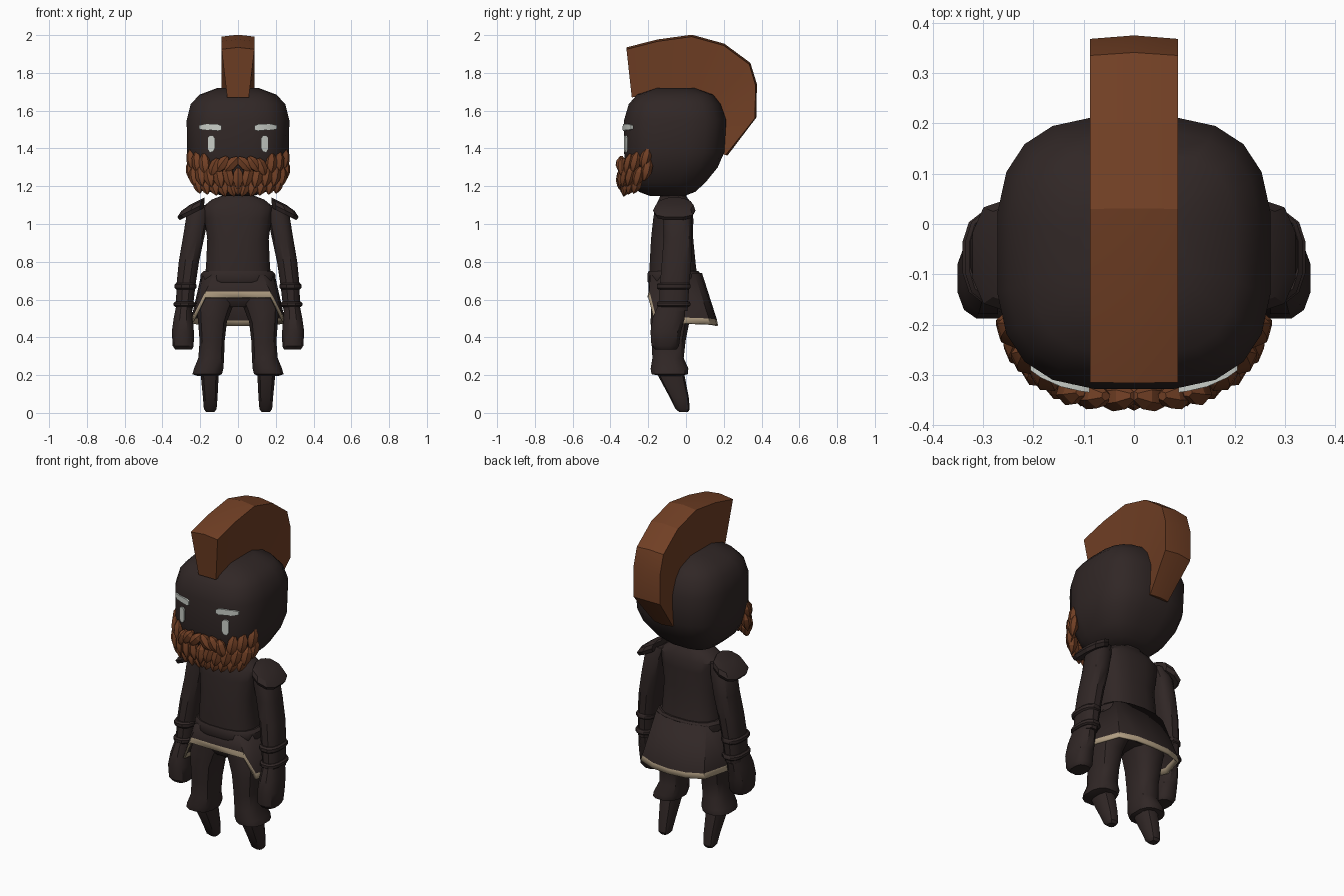
import bpy, bmesh, math
from mathutils import Vector, Matrix


def material(name, rgb):
    m = bpy.data.materials.new(name)
    m.diffuse_color = (*rgb, 1)
    return m


DARK = material("dark brown cloth", (0.030, 0.020, 0.019))
RUST = material("rust brown hair", (0.165, 0.050, 0.018))
CREAM = material("cream trim", (0.45, 0.35, 0.23))
GREY = material("pale grey", (0.58, 0.61, 0.57))


def finish(name, bm, mats, angle=35):
    bmesh.ops.recalc_face_normals(bm, faces=bm.faces)
    me = bpy.data.meshes.new(name)
    bm.to_mesh(me)
    bm.free()
    ob = bpy.data.objects.new(name, me)
    bpy.context.collection.objects.link(ob)
    for m in mats:
        me.materials.append(m)
    if angle:
        bpy.ops.object.select_all(action='DESELECT')
        ob.select_set(True)
        bpy.context.view_layer.objects.active = ob
        bpy.ops.object.shade_smooth_by_angle(angle=math.radians(angle))
    return ob


def skin(bm, rings, caps=True):
    """Bridge closed rings of points into a tube."""
    loops = [[bm.verts.new(p) for p in r] for r in rings]
    n = len(loops[0])
    for a, b in zip(loops, loops[1:]):
        for i in range(n):
            j = (i + 1) % n
            bm.faces.new((a[i], a[j], b[j], b[i]))
    if caps:
        bm.faces.new(loops[0])
        bm.faces.new(loops[-1])


def ring(cx, cy, z, rx, ry, n=12, e=2.6, slope=0):
    """Rounded-box ring; slope tips it sideways."""
    pts = []
    for i in range(n):
        t = 2 * math.pi * (i + 0.5) / n
        c, s = math.cos(t), math.sin(t)
        x = rx * math.copysign(abs(c) ** (2 / e), c)
        y = ry * math.copysign(abs(s) ** (2 / e), s)
        pts.append(Vector((cx + x, cy + y, z + slope * x)))
    return pts


def tube(name, rows, n=12, e=2.6, mat=DARK, angle=35):
    """Rows are (centre x, front y, back y, z, half width[, slope])."""
    bm = bmesh.new()
    skin(bm, [ring(r[0], (r[1] + r[2]) / 2, r[3], r[4], (r[2] - r[1]) / 2, n, e,
                   r[5] if len(r) > 5 else 0) for r in rows])
    return finish(name, bm, [mat], angle)


def face_y(x, w=0.272, front=-0.33):
    """Front surface of the head at a given x."""
    mid = -0.057
    return mid + (front - mid) * max(0, 1 - abs(x / w) ** 3) ** (1 / 3)


# Head
tube("head", [(0, -.19, -.01, 1.148, .08), (0, -.25, .05, 1.17, .15), (0, -.295, .105, 1.22, .205),
              (0, -.322, .17, 1.30, .25), (0, -.33, .205, 1.38, .272), (0, -.33, .215, 1.55, .274),
              (0, -.305, .185, 1.635, .252), (0, -.26, .145, 1.685, .205),
              (0, -.16, .05, 1.72, .11)], n=20, e=3, angle=30)

# Crest: a fan around the head, wider at its outer edge
outer = [(-.315, 1.925), (-.15, 1.967), (.03, 1.992), (.20, 1.945), (.335, 1.845),
         (.368, 1.735), (.365, 1.56), (.21, 1.365)]
inner = [(-.287, 1.67), (-.15, 1.69), (.0, 1.70), (.10, 1.67), (.16, 1.61),
         (.19, 1.55), (.20, 1.46), (.19, 1.37)]
bm = bmesh.new()
sections = []
for k, ((oy, oz), (iy, iz)) in enumerate(zip(outer, inner)):
    out = Vector((0, oy - iy, oz - iz)).normalized() * 0.01
    w = 0.087 if k < 7 else 0.062
    sections.append([Vector((-.057, iy, iz)), Vector((-w, oy, oz)),
                     Vector((0, oy, oz)) + out, Vector((w, oy, oz)), Vector((.057, iy, iz))])
skin(bm, sections)
finish("crest", bm, [RUST], 20)

# Beard: overlapping pointed locks wrapped round the jaw
bm = bmesh.new()


def lock(x, z, length, width, tilt, out=0.0):
    y = face_y(x, 0.262, -0.336) - out
    yaw = math.atan2(x, -(y + 0.03)) * 0.9
    m = (Matrix.Translation((x, y, z)) @ Matrix.Rotation(yaw, 4, 'Z')
         @ Matrix.Rotation(tilt, 4, 'Y') @ Matrix.Rotation(-0.15, 4, 'X'))
    rows = [(0.5, .35), (0.25, .95), (-0.1, 1), (-0.35, .6), (-0.52, .08)]
    skin(bm, [[m @ p for p in ring(0, 0, t * length, width * s, .026 * s, 6, 2)] for t, s in rows])


for s in (-1, 1):
    # moustache, sweeping outward from the centre
    for x, z, tilt in [(.035, 1.315, -.75), (.085, 1.315, -.6), (.125, 1.30, -.35)]:
        lock(s * x, z, .10, .030, s * tilt, .010)
    # whiskers up the cheeks
    for x, z in [(.245, 1.345), (.215, 1.325), (.175, 1.315), (.247, 1.285)]:
        lock(s * x, z, .115, .032, s * .2)
    # chin rows
    for x, z in [(.05, 1.25), (.10, 1.245), (.15, 1.25), (.195, 1.255), (.23, 1.25)]:
        lock(s * x, z, .11, .032, s * .25, .005)
    for x, z in [(.035, 1.195), (.08, 1.195), (.125, 1.20), (.17, 1.205), (.208, 1.21)]:
        lock(s * x, z, .10, .032, s * .3, -.015)
lock(0, 1.24, .11, .03, 0, .008)
lock(0, 1.20, .09, .03, 0, -.01)
finish("beard", bm, [RUST], 25)

# Brows and eyes: thin plates following the face
for s, side in ((-1, "left"), (1, "right")):
    for part, cols in (("brow", [(.088, 1.498, 1.520), (.105, 1.493, 1.528), (.145, 1.497, 1.530),
                                 (.185, 1.497, 1.528), (.206, 1.503, 1.522)]),
                       ("eye", [(.123, 1.40, 1.455), (.133, 1.382, 1.468),
                                (.150, 1.378, 1.468), (.160, 1.395, 1.458)])):
        bm = bmesh.new()
        rows = []
        for x, lo, hi in cols:
            y = face_y(x)
            rows.append([Vector((s * x, y + d, z)) for d, z in
                         ((.02, lo), (-.008, lo), (-.008, hi), (.02, hi))])
        skin(bm, rows)
        finish(side + "_" + part, bm, [GREY])

# Torso, collar and belt
tube("torso", [(0, -.195, .07, .68, .185), (0, -.195, .055, .77, .172), (0, -.187, .04, .92, .165),
               (0, -.175, .04, 1.03, .18), (0, -.165, .035, 1.09, .19),
               (0, -.145, .015, 1.13, .14), (0, -.135, .0, 1.15, .085)], n=16)
tube("collar", [(0, -.145, .01, 1.11, .10), (0, -.14, .005, 1.15, .085), (0, -.13, -.01, 1.19, .07)])
tube("belt", [(0, -.203, .082, .69, .197), (0, -.207, .085, .70, .203),
              (0, -.207, .08, .735, .20), (0, -.20, .068, .75, .185)], n=16)
tube("pelvis", [(0, -.15, .02, .56, .10), (0, -.18, .06, .60, .175), (0, -.185, .06, .70, .18)], n=16)

# Skirt: raised hem in front, dropped at the sides and back, with a pale edge
waist = [(0, -.20, .73), (.13, -.19, .73), (.185, -.13, .73), (.195, -.05, .73),
         (.165, .045, .74), (.09, .075, .74), (0, .085, .74)]
hem = [(0, -.205, .612), (.178, -.20, .612), (.240, -.17, .495), (.255, -.02, .475),
       (.21, .125, .47), (.11, .162, .465), (0, .17, .462)]
edge = [(x * .965, y * .965, z + .03) for x, y, z in hem]


def mirrored(pts):
    return [Vector(p) for p in pts] + [Vector((-x, y, z)) for x, y, z in pts[-2:0:-1]]


bm = bmesh.new()
skin(bm, [mirrored(waist), mirrored(edge), mirrored(hem)], caps=False)
bm.faces.ensure_lookup_table()
half = len(bm.faces) // 2
for i, f in enumerate(bm.faces):
    f.material_index = 1 if i >= half else 0
skirt = finish("skirt", bm, [DARK, CREAM])
mod = skirt.modifiers.new("thickness", 'SOLIDIFY')
mod.thickness = 0.012
mod.offset = -1

for s, side in ((-1, "left"), (1, "right")):
    # Trouser leg with a flared cuff, and the tapering foot below
    tube(side + "_trouser", [(s * .16, -.13, -.03, .195, .055), (s * .163, -.185, .012, .205, .080),
                             (s * .155, -.19, .015, .235, .080), (s * .142, -.18, -.01, .29, .070),
                             (s * .137, -.185, .0, .38, .068), (s * .135, -.19, .02, .48, .078),
                             (s * .125, -.188, .04, .55, .095), (s * .10, -.185, .05, .62, .10)])
    tube(side + "_foot", [(s * .147, -.035, .01, .004, .022), (s * .147, -.055, .02, .02, .035),
                          (s * .147, -.085, .015, .08, .04), (s * .150, -.155, -.01, .21, .05),
                          (s * .150, -.16, -.02, .27, .05)], n=10)
    # Arm, two cuff bands and mitten hand
    tube(side + "_arm", [(s * .285, -.145, .01, .54, .045), (s * .275, -.14, .02, .68, .052),
                         (s * .26, -.13, .03, .80, .055), (s * .235, -.12, .035, .93, .058),
                         (s * .215, -.12, .03, 1.04, .06), (s * .19, -.11, .01, 1.10, .045)])
    for i, (z, h) in enumerate(((.575, .03), (.67, .035))):
        x = s * (.283 if i == 0 else .278)
        tube(f"{side}_cuff_{i + 1}", [(x, -.148, .015, z - h / 2, .05), (x, -.157, .025, z - h / 4, .059),
                                      (x, -.157, .025, z + h / 4, .059), (x, -.148, .02, z + h / 2, .05)])
    tube(side + "_hand", [(s * .288, -.165, -.05, .335, .045), (s * .290, -.185, -.035, .355, .057),
                          (s * .292, -.19, -.025, .43, .060), (s * .290, -.18, -.005, .50, .052),
                          (s * .286, -.15, .0, .57, .042)])
    # Sloping shoulder pad
    k = -.5 * s
    tube(side + "_shoulder_pad", [(s * .245, -.165, .04, 1.052, .066, k), (s * .25, -.175, .05, 1.072, .074, k),
                                  (s * .238, -.16, .04, 1.10, .064, k), (s * .215, -.12, .0, 1.122, .04, k)],
         n=10, angle=25)
